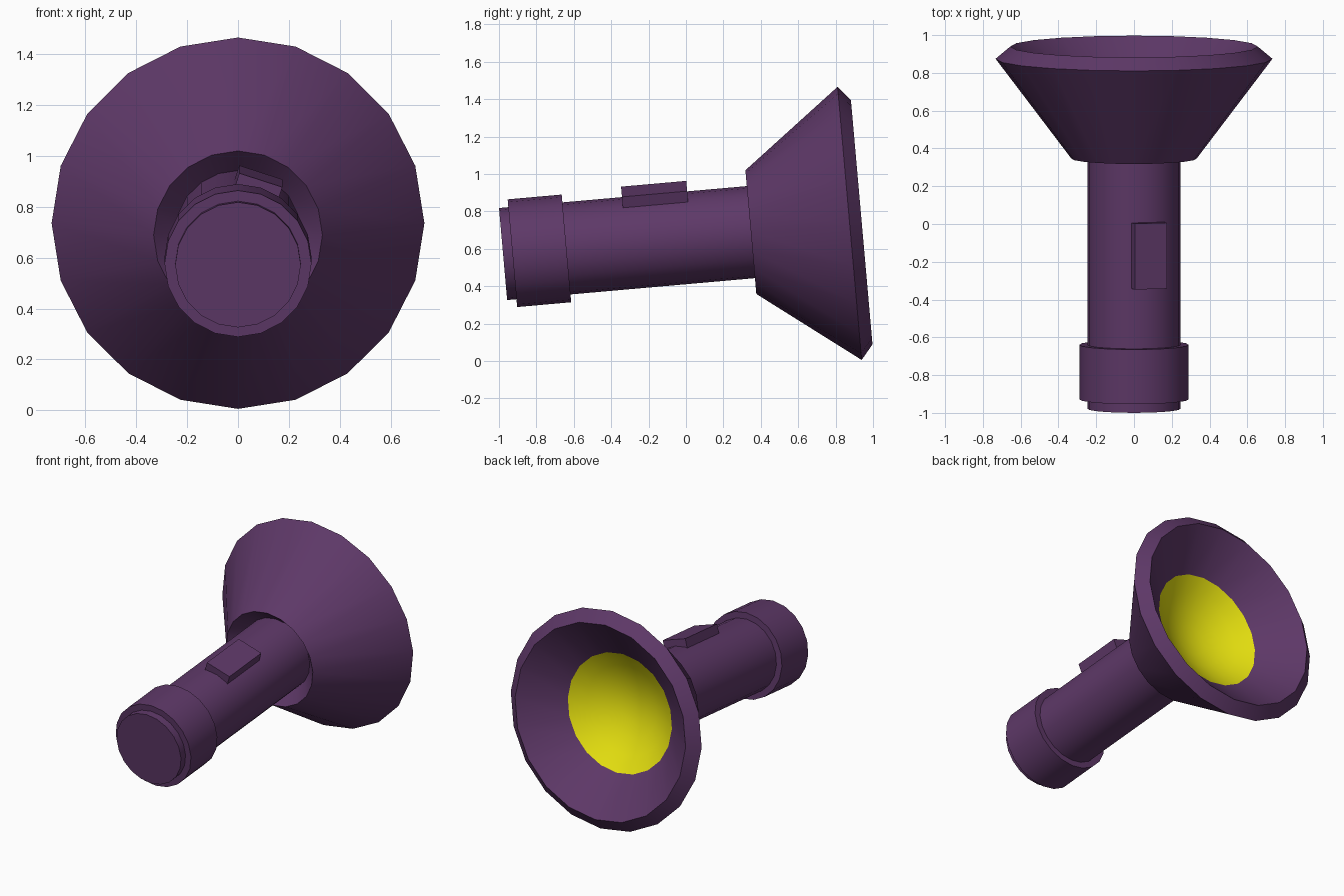
import bpy, bmesh, math
from mathutils import Matrix

if "Cube" in bpy.data.objects:
    bpy.data.objects.remove(bpy.data.objects["Cube"])

TILT = math.radians(5.05)
SIDES = 20
C, S = math.cos(TILT), math.sin(TILT)
# Local frame: x = side, y = along the torch axis from the tail, z = up
FRAME = Matrix(((1, 0, 0, 0), (0, C, -S, -0.978), (0, S, C, 0.572), (0, 0, 0, 1)))


def material(name, rgb):
    m = bpy.data.materials.new(name)
    m.diffuse_color = (*rgb, 1)
    m.use_nodes = True
    m.node_tree.nodes["Principled BSDF"].inputs["Base Color"].default_value = m.diffuse_color
    return m


purple = material("purple_plastic", (0.112, 0.040, 0.138))
yellow = material("yellow_lamp", (0.80, 0.76, 0.005))


def finish(name, bm, mat):
    bm.transform(FRAME)
    mesh = bpy.data.meshes.new(name)
    bm.to_mesh(mesh)
    bm.free()
    mesh.materials.append(mat)
    ob = bpy.data.objects.new(name, mesh)
    bpy.context.collection.objects.link(ob)
    bpy.ops.object.select_all(action='DESELECT')
    ob.select_set(True)
    bpy.context.view_layer.objects.active = ob
    bpy.ops.object.shade_smooth_by_angle(angle=math.radians(30))
    return ob


def lathe(name, profile, mat):
    """Spin (distance along axis, radius) points around the torch axis."""
    bm = bmesh.new()
    rings = []
    for d, r in profile:
        angles = [2 * math.pi * k / SIDES for k in range(SIDES)]
        rings.append([bm.verts.new((r * math.sin(a), d, r * math.cos(a))) for a in angles])
    for lo, hi in zip(rings, rings[1:]):
        for k in range(SIDES):
            n = (k + 1) % SIDES
            bm.faces.new((lo[k], lo[n], hi[n], hi[k]))
    bmesh.ops.remove_doubles(bm, verts=bm.verts, dist=1e-5)
    return finish(name, bm, mat)


# Handle tube with closed tail
lathe("handle", [(0, 0), (0, 0.247), (1.43, 0.247)], purple)

# Tail cap collar
lathe("tail_collar", [(0.05, 0.24), (0.05, 0.289), (0.34, 0.289), (0.34, 0.24)], purple)

# Flared head: recessed back, cone, bevelled rim, inner reflector
lathe("head", [(1.42, 0.245), (1.33, 0.332), (1.86, 0.733), (1.925, 0.655), (1.71, 0.40)], purple)

# Concave lamp bowl
lathe("lamp", [(1.71, 0.40), (1.64, 0.30), (1.59, 0.20), (1.56, 0.10), (1.55, 0)], yellow)

# Switch button, turned around the handle
bm = bmesh.new()
bmesh.ops.create_cube(bm, size=1)
bm.transform(Matrix.Rotation(math.radians(18), 4, 'Y')
             @ Matrix.Translation((0, 0.835, 0.245))
             @ Matrix.Diagonal((0.178, 0.35, 0.09, 1)))
finish("switch_button", bm, purple)
